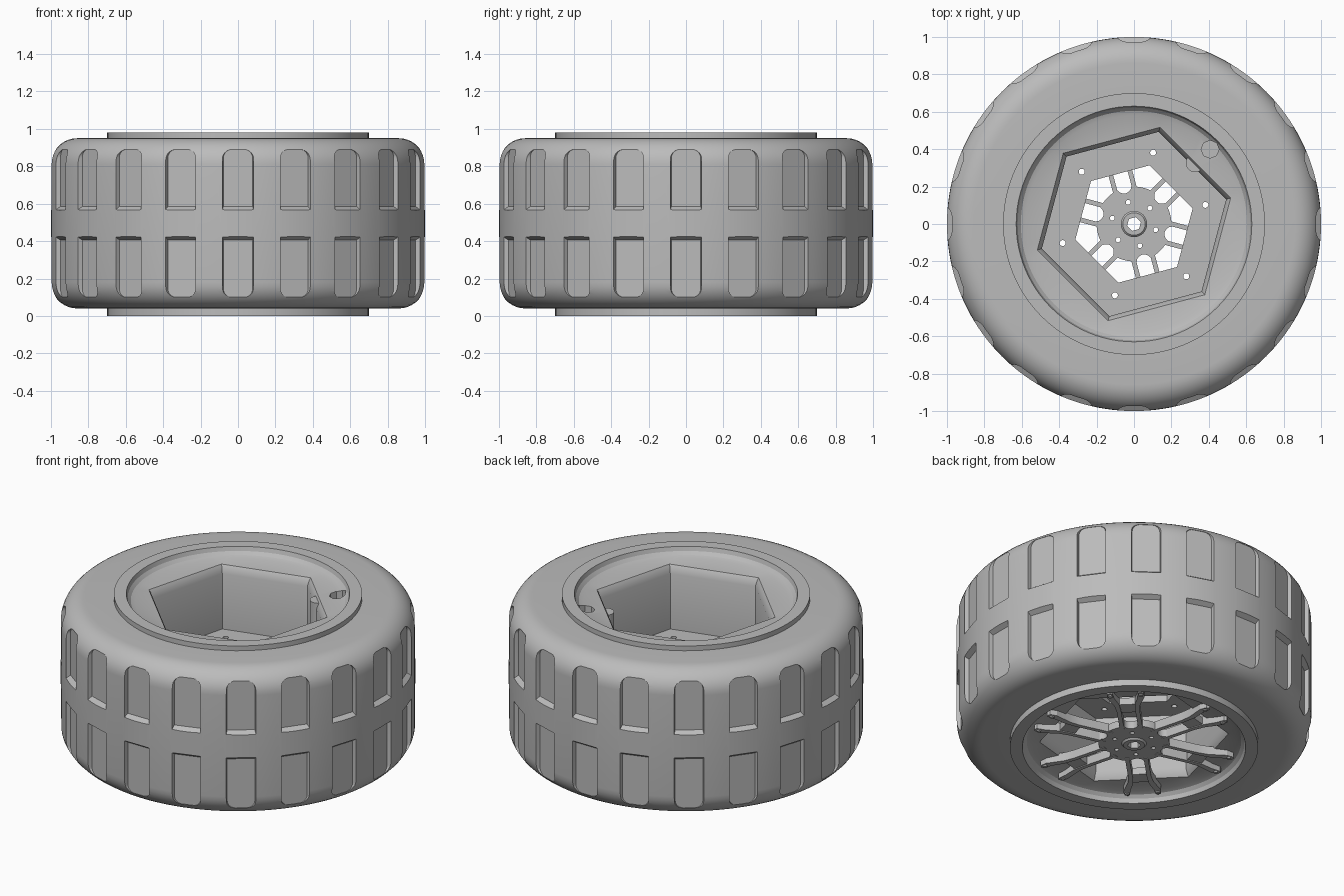
import bpy
import bmesh
from math import sin, cos, pi, radians
from mathutils import Matrix

if "Cube" in bpy.data.objects:
    bpy.data.objects.remove(bpy.data.objects["Cube"])

grey = bpy.data.materials.new("mid_grey")
grey.use_nodes = True
grey.diffuse_color = (0.5, 0.5, 0.5, 1)
grey.node_tree.nodes["Principled BSDF"].inputs["Base Color"].default_value = (0.5, 0.5, 0.5, 1)

MID = 0.495            # middle height of the tyre
PHASE = radians(15)    # turn of the hexagon corners
SIXTHS = [k * pi / 3 for k in range(6)]


def loft(bm, rings, loop=False):
    """Bridge rings of points; close the ends with caps or join last to first."""
    vs = [[bm.verts.new(p) for p in ring] for ring in rings]
    n = len(vs[0])
    pairs = list(zip(vs, vs[1:]))
    if loop:
        pairs.append((vs[-1], vs[0]))
    else:
        bm.faces.new(vs[0][::-1])
        bm.faces.new(vs[-1])
    for a, b in pairs:
        for i in range(n):
            j = (i + 1) % n
            bm.faces.new((a[i], a[j], b[j], b[i]))
    return [v for ring in vs for v in ring]


def circle(r, z, n=24, x=0, y=0, phase=0):
    return [(x + r * cos(phase + 2 * pi * i / n), y + r * sin(phase + 2 * pi * i / n), z)
            for i in range(n)]


def hexagon(r, z, n=96):
    """Hexagon with corner radius r, sampled like a circle of n points."""
    pts = []
    for i in range(n):
        a = 2 * pi * i / n
        k = r * cos(pi / 6) / cos((a - PHASE) % (pi / 3) - pi / 6)
        pts.append((k * cos(a), k * sin(a), z))
    return pts


def pin(bm, r, z0, z1, dist, angle, n=20):
    x, y = dist * cos(angle), dist * sin(angle)
    loft(bm, [circle(r, z, n, x, y, angle) for z in (z0, z1)])


def prism(bm, pts, z0, z1, angle):
    vs = loft(bm, [[(x, y, z) for x, y in pts] for z in (z0, z1)])
    bmesh.ops.rotate(bm, verts=vs, matrix=Matrix.Rotation(angle, 3, "Z"))


def finish(bm, name):
    bmesh.ops.recalc_face_normals(bm, faces=bm.faces)
    mesh = bpy.data.meshes.new(name)
    bm.to_mesh(mesh)
    bm.free()
    ob = bpy.data.objects.new(name, mesh)
    bpy.context.collection.objects.link(ob)
    mesh.materials.append(grey)
    return ob


def activate(ob):
    bpy.ops.object.select_all(action="DESELECT")
    ob.select_set(True)
    bpy.context.view_layer.objects.active = ob


def cut(ob, cutter):
    mod = ob.modifiers.new("cut", "BOOLEAN")
    mod.operation, mod.solver, mod.object = "DIFFERENCE", "EXACT", cutter
    activate(ob)
    bpy.ops.object.modifier_apply(modifier="cut")
    bpy.data.objects.remove(cutter)


def smooth(ob):
    activate(ob)
    bpy.ops.object.shade_smooth_by_angle(angle=radians(25))


# Tyre: round-shouldered ring
arc = [(0.86 + 0.14 * sin(t * pi / 18), 0.315 + 0.14 * cos(t * pi / 18)) for t in range(10)]
half = [(0.66, 0.455)] + arc
profile = half + [(r, -z) for r, z in reversed(half)]
bm = bmesh.new()
loft(bm, [circle(r, MID + z, 160) for r, z in profile], loop=True)
tyre = finish(bm, "tyre")

# Tread pockets: two rows of twenty, rounded towards the shoulders
bm = bmesh.new()


def pocket(x, w, low):
    top, c = 0.395, 0.045
    right = [(w, low)] + [(w - c + c * cos(t * pi / 12), top - c + c * sin(t * pi / 12))
                          for t in range(7)]
    return [(x, y, z) for y, z in right] + [(x, -y, z) for y, z in reversed(right)]


for k in range(20):
    for side in (1, -1):
        rings = [[(x, y, MID + side * z) for x, y, z in pocket(*args)]
                 for args in ((0.972, 0.078, 0.09), (1.03, 0.092, 0.05))]
        vs = loft(bm, rings)
        bmesh.ops.rotate(bm, verts=vs, matrix=Matrix.Rotation(k * pi / 10, 3, "Z"))
cut(tyre, finish(bm, "tread_cutter"))
smooth(tyre)

# Rim: round lips, shallow dishes and a hexagonal well on both sides of a plate
lip = [(0.70, 0.49), (0.63, 0.49), (0.622, 0.465), (0.605, 0.447), (0.58, 0.438)]
well = [(0.535, 0.428), (0.525, 0.415), (0.51, 0.38), (0.51, 0.035), (0.325, 0.035)]
rings = [circle(r, 0.49 + z, 96) for r, z in lip] + [hexagon(r, 0.49 + z) for r, z in well]
rings += [hexagon(r, 0.49 - z) for r, z in reversed(well)]
rings += [circle(r, 0.49 - z, 96) for r, z in reversed(lip)]
bm = bmesh.new()
loft(bm, rings, loop=True)
rim = finish(bm, "rim")

bm = bmesh.new()
for a in SIXTHS:
    pin(bm, 0.016, 0.4, 0.6, 0.395, a + PHASE)
pin(bm, 0.048, 0.86, 1.05, 0.57, radians(44.5), 8)
cut(rim, finish(bm, "rim_hole_cutter"))
smooth(rim)

# Valve boss bulging out of one wall of the well
bm = bmesh.new()
pin(bm, 0.05, 0.5, 0.905, 0.462, radians(45), 32)
smooth(finish(bm, "valve_boss"))

# Hub plate with bolt holes and round slot ends
bm = bmesh.new()
loft(bm, [circle(0.2, z, 72) for z in (0.025, 0.07)])
hub = finish(bm, "hub_plate")
bm = bmesh.new()
for a in SIXTHS:
    pin(bm, 0.013, 0, 0.1, 0.12, a + radians(45))
    pin(bm, 0.04, 0, 0.1, 0.21, a + radians(45), 28)
loft(bm, [circle(0.05, z, 24) for z in (0, 0.1)])
cut(hub, finish(bm, "hub_cutter"))
smooth(hub)

# Centre boss with a hexagonal bore
bm = bmesh.new()
shape = [(0.06, 0.015), (0.07, 0.025), (0.07, 0.105), (0.06, 0.115)]
loft(bm, [circle(r, z, 48) for r, z in shape]
     + [hexagon(0.038, z, 48) for z in (0.115, 0.015)], loop=True)
smooth(finish(bm, "centre_boss"))

# Forked spokes: two arms joined by a web, bolted at the tips
arm = [(0.16, 0.04), (0.38, 0.04), (0.45, 0.045), (0.52, 0.066), (0.57, 0.072),
       (0.58, 0.085), (0.57, 0.103), (0.53, 0.107), (0.43, 0.072), (0.37, 0.065), (0.16, 0.065)]
web = [(0.35, -0.05), (0.44, -0.05), (0.44, 0.05), (0.35, 0.05)]
spokes, bolts = bmesh.new(), bmesh.new()
for a in SIXTHS:
    angle = a + radians(45)
    for side in (1, -1):
        prism(spokes, [(x, side * y) for x, y in arm], 0.022, 0.075, angle)
        head = [(0.55 + x, side * 0.087 + y) for x, y, z in circle(0.012, 0, 12)]
        prism(bolts, head, 0.014, 0.03, angle)
    prism(spokes, web, 0.027, 0.07, angle)
smooth(finish(spokes, "spokes"))
smooth(finish(bolts, "spoke_bolts"))
